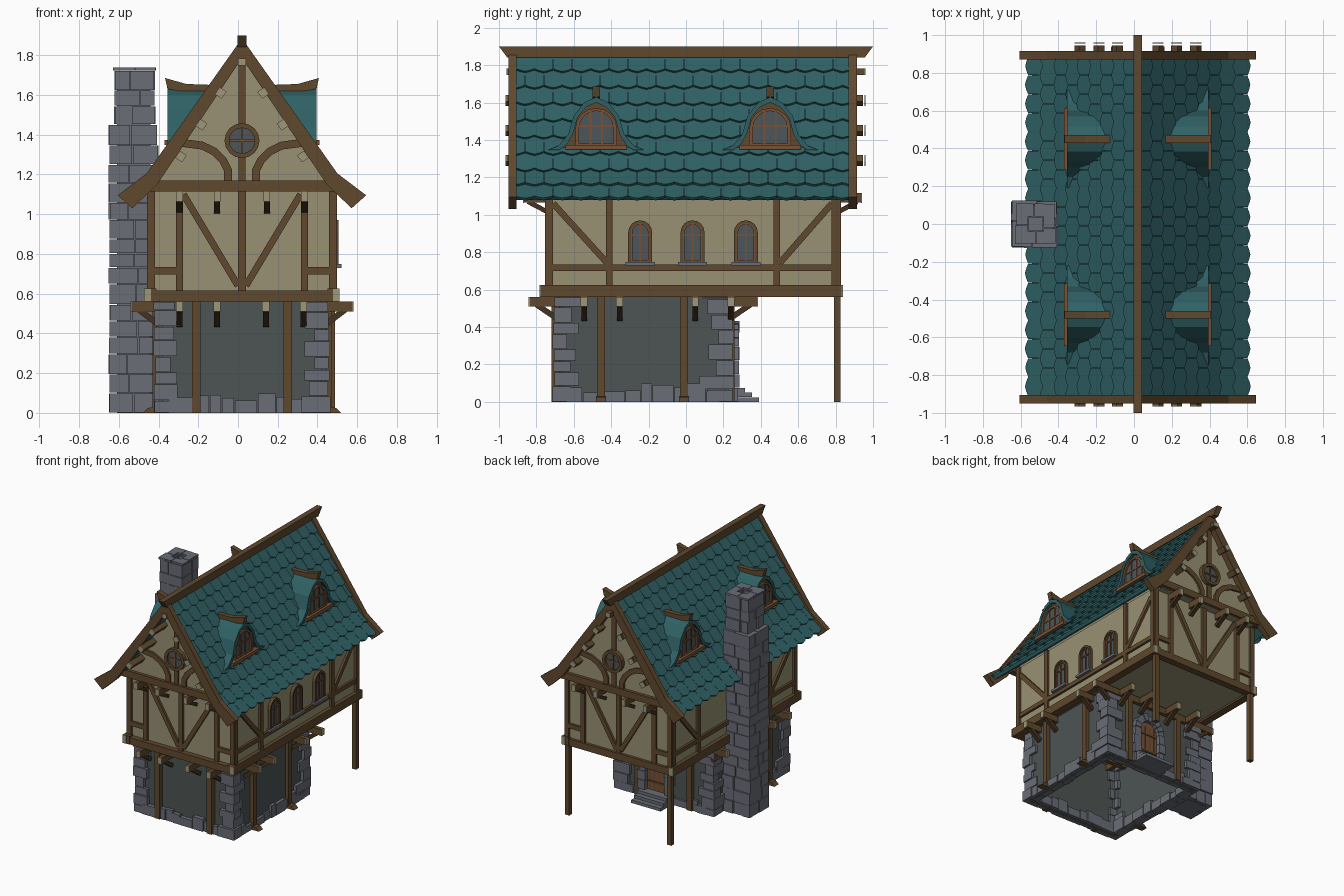
import bpy, bmesh, math, random
from mathutils import Vector as V

if "Cube" in bpy.data.objects:
    bpy.data.objects.remove(bpy.data.objects["Cube"])
random.seed(4)
R = random.uniform
CX = 0.02                                   # house centre line

COLS = {"plaster": (.31, .285, .17), "timber": (.115, .065, .027), "teal_tile": (.029, .12, .13),
        "stone": (.145, .153, .185), "infill": (.075, .09, .088), "glass": (.075, .092, .1),
        "window_wood": (.19, .083, .035), "cut_wood": (.34, .31, .19), "dark_timber": (.06, .034, .015)}
MATS = {}
for k, c in COLS.items():
    MATS[k] = bpy.data.materials.new(k)
    MATS[k].diffuse_color = (*c, 1)
PARTS = {}

def add(name, mat, verts, faces):
    bm = PARTS.setdefault((name, mat), bmesh.new())
    vs = [bm.verts.new(v) for v in verts]
    for f in faces:
        bm.faces.new([vs[i] for i in f])

def place(axis, p, t):
    return {"x": (t, p[0], p[1]), "y": (p[0], t, p[1]), "z": (p[0], p[1], t)}[axis]

def prism(name, mat, pts, axis, a, b):
    n = len(pts)
    add(name, mat, [place(axis, p, t) for t in (a, b) for p in pts],
        [list(range(n)), list(range(n, 2 * n))] + [(i, (i + 1) % n, n + (i + 1) % n, n + i) for i in range(n)])

def ring(name, mat, out, inn, axis, a, b):
    n = len(out)
    vs = [place(axis, p, t) for t in (a, b) for l in (out, inn) for p in l]
    fs = []
    for i in range(n):
        j = (i + 1) % n
        fs += [(i, j, n + j, n + i), (2*n + i, 2*n + j, 3*n + j, 3*n + i),
               (i, j, 2*n + j, 2*n + i), (n + i, n + j, 3*n + j, 3*n + i)]
    add(name, mat, vs, fs)

def box(name, mat, x0, x1, y0, y1, z0, z1):
    prism(name, mat, [(x0, y0), (x1, y0), (x1, y1), (x0, y1)], "z", z0, z1)

def beam(name, mat, p, q, w, d, n):
    p, q = V(p), V(q)
    u = (q - p).normalized()
    s = u.cross(V(n)).normalized()
    m = s.cross(u)
    c = [s*w/2 + m*d/2, s*w/2 - m*d/2, -s*w/2 - m*d/2, -s*w/2 + m*d/2]
    add(name, mat, [e + k for e in (p, q) for k in c],
        [(0, 1, 2, 3), (4, 5, 6, 7)] + [(i, (i+1) % 4, 4 + (i+1) % 4, 4 + i) for i in range(4)])

def arch(c, z0, hw, h, n=8):
    return [(c - hw, z0), (c + hw, z0)] + [(c + hw*math.cos(math.pi*i/n), z0 + h - hw + hw*math.sin(math.pi*i/n)) for i in range(n + 1)]

def circle(c, z, r, n=16):
    return [(c + r*math.cos(2*math.pi*i/n), z + r*math.sin(2*math.pi*i/n)) for i in range(n)]

X, Y, Z = (1, 0, 0), (0, 1, 0), (0, 0, 1)

# ground floor: thin infill walls, open below
for y in (-.665, .215):
    box("ground_infill", "infill", -.38, .42, y - .015, y + .015, 0, .56)
for x in (-.385, .425):
    box("ground_infill", "infill", x - .015, x + .015, -.665, .215, 0, .56)
# corner stones and base course
for cx, sx in ((-.42, 1), (.46, -1)):
    for cy, sy in ((-.71, 1), (.25, -1)):
        z, k = 0, 0
        while z < .55:
            h = min(R(.055, .085), .56 - z)
            wide = .05 if z < .12 or z > .44 else 0
            l = [R(.11, .14), R(.07, .1)]
            lx, ly = l[k % 2] + wide*R(.3, 1), l[1 - k % 2] + wide*R(.3, 1)
            j = R(-.007, .007)
            for ax, ay in ((lx, .075), (.075, ly)):
                xs, ys = sorted((cx + sx*j, cx + sx*ax)), sorted((cy + sy*j, cy + sy*ay))
                box("corner_stones", "stone", *xs, *ys, z + .002, z + h - .002)
            z += h
            k += 1
def course(along_x, fixed, a, b):
    while a < b - .01:
        l = min(R(.06, .13), b - a)
        h, j = R(.045, .1), R(-.006, .006)
        f0, f1 = fixed - .04 + j, fixed + .04 + j
        if along_x: box("base_stones", "stone", a + .002, a + l - .002, f0, f1, 0, h)
        else: box("base_stones", "stone", f0, f1, a + .002, a + l - .002, 0, h)
        a += l
for y in (-.67, .21): course(True, y, -.35, .39)
for x in (-.38, .42): course(False, x, -.64, .18)

# ground floor posts with feet
for x in (-.21, .25):
    for y, s in ((-.695, -1), (.235, 1)):
        box("ground_posts", "timber", x - .022, x + .022, y - .025, y + .025, 0, .56)
for s in (-1, 1):
    for y in ((-.455, -.01) if s > 0 else (-.455,)):
        x = CX + s*.425
        box("ground_posts", "timber", x - .025, x + .025, y - .022, y + .022, 0, .56)
        prism("post_feet", "timber", [(x, 0), (x + s*.075, 0), (x + s*.05, .025), (x, .03)], "y", y - .027, y + .027)
for s in (-1, 1):                            # free posts at the back
    box("back_posts", "timber", CX + s*.45 - .018, CX + s*.45 + .018, .79, .826, 0, .58)

# floor joists with cut ends and braces
for x in (-.295, -.105, .14, .33):
    box("joists", "timber", x - .017, x + .017, -.835, .38, .51, .56)
    for y, s, w in ((-.835, -1, -.69), (.38, 1, .235)):
        box("joist_ends", "cut_wood", x - .018, x + .018, min(y, y + s*.006), max(y, y + s*.006), .509, .561)
        beam("joist_braces", "dark_timber", (x, w, .445), (x, y - s*.035, .52), .03, .03, X)
for y in (-.545, -.355, .05, .24):
    box("joists", "timber", -.535, .575, y - .017, y + .017, .51, .56)
    for s in (-1, 1):
        e = CX + s*.555
        box("joist_ends", "cut_wood", min(e, e + s*.006), max(e, e + s*.006), y - .018, y + .018, .509, .561)
        beam("joist_braces", "dark_timber", (CX + s*.42, y, .445), (e - s*.035, y, .52), .03, .03, Y)

# upper floor body and sill ring
box("upper_walls", "plaster", -.44, .48, -.735, .81, .575, 1.13)
for s in (-1, 1):
    x = CX + s*.46
    box("sill_beams", "timber", x - .03, x + .03, -.78, .835, .56, .625)
    for y in (-.784, .832):
        box("sill_ends", "cut_wood", CX + s*.475 - .017, CX + s*.475 + .017, y, y + .007, .56, .625)
for y in (-.75, .805):
    box("sill_beams", "timber", -.47, .51, y - .027, y + .027, .56, .615)

# framing, gables and round windows at both ends
for wall, gab, s in ((-.74, -.80, -1), (.815, .87, 1)):
    for m in (-1, 1):
        F = lambda d, z, y=wall: (CX + m*d, y, z)
        for a, b, w in (((.455, .6), (.455, 1.12), .036), ((.315, .6), (.315, 1.12), .036),
                        ((.295, 1.1), (.02, .64), .034), ((.455, .715), (.315, .715), .036)):
            beam("end_framing", "timber", F(*a), F(*b), w, .026, Y)
        path = [(.07, 1.16), (.07, 1.22), (.095, 1.27), (.14, 1.315), (.2, 1.345), (.31, 1.36)]
        L, Rr = [], []
        for i, p in enumerate(path):         # curved gable brace
            t = V(path[min(i+1, 5)]) - V(path[max(i-1, 0)])
            n = V((-t.y, t.x)).normalized()*.02
            L.append((CX + m*(p[0] + n.x), p[1] + n.y)); Rr.append((CX + m*(p[0] - n.x), p[1] - n.y))
        prism("gable_braces", "timber", L + Rr[::-1], "y", gab - .015, gab + .015)
        for d in (.125, .315):               # jetty joists under the gable
            x, e = CX + m*d, gab + s*.065
            box("gable_joists", "timber", x - .016, x + .016, min(wall, e), max(wall, e), 1.065, 1.115)
            box("gable_joist_ends", "cut_wood", x - .017, x + .017, min(e, e + s*.006), max(e, e + s*.006), 1.064, 1.116)
            beam("gable_joist_braces", "dark_timber", (x, wall, 1.015), (x, e - s*.02, 1.07), .025, .03, X)
        for d, z in ((.115, 1.61), (.22, 1.45), (.33, 1.29)):
            u = V((.44*m, 0, -.64)).normalized()
            for y0, y1, mt in ((gab, s*.955 + (-.005 if s < 0 else -.01), "timber"), (s*.96 - .005, s*.96 - .0, "cut_wood")):
                beam("purlin_ends", mt, (CX + m*d*.93, y0, z), (CX + m*d*.93, y1, z), .042, .042, u)
    beam("end_framing", "timber", (CX, wall, .6), (CX, wall, 1.12), .038, .028, Y)
    beam("purlin_ends", "timber", (CX, gab, 1.765), (CX, s*.955, 1.765), .035, .04, X)
    beam("purlin_ends", "cut_wood", (CX, s*.955, 1.765), (CX, s*.96, 1.765), .035, .04, X)
    beam("gable_posts", "timber", (CX, gab, 1.15), (CX, gab, 1.8), .036, .024, Y)
    box("gable_beam", "timber", -.465, .505, gab - .025, gab + .025, 1.115, 1.17)
    ring("round_window_frame", "timber", circle(CX, 1.37, .088), circle(CX, 1.37, .064), "y", gab, gab + s*.035)
    prism("round_window_glass", "glass", circle(CX, 1.37, .068), "y", gab, gab + s*.018)
    for a, b in (((-.065, 0), (.065, 0)), ((0, -.065), (0, .065))):
        beam("round_window_bars", "window_wood", (CX + a[0], gab + s*.02, 1.37 + a[1]), (CX + b[0], gab + s*.02, 1.37 + b[1]), .01, .012, Y)
prism("attic", "plaster", [(CX + d, z) for d, z in ((-.43, 1.115), (.43, 1.115), (.43, 1.2), (0, 1.82), (-.43, 1.2))], "y", -.80, .87)

# side framing
for s in (-1, 1):
    x = CX + s*.465
    for y in (-.73, -.41, .485, .797):
        beam("side_framing", "timber", (x, y, .6), (x, y, 1.13), .036, .026, X)
    for a, b in (((-.73, .716), (.797, .716)), ((-.71, 1.06), (-.42, .74)), ((.78, 1.06), (.5, .74))):
        beam("side_framing", "timber", (x, *a), (x, *b), .034, .024, X)
# arched windows in the right wall
for y in (-.245, .035, .32):
    ring("side_window_frame", "timber", arch(y, .74, .064, .23), arch(y, .75, .05, .206), "x", .475, .505)
    ring("side_window_sash", "window_wood", arch(y, .75, .05, .206), arch(y, .758, .042, .19), "x", .475, .498)
    prism("side_window_glass", "glass", arch(y, .75, .048, .2), "x", .475, .488)
    beam("side_window_bars", "window_wood", (.49, y, .75), (.49, y, .95), .009, .01, X)
    beam("side_window_bars", "window_wood", (.49, y - .045, .89), (.49, y + .045, .89), .009, .01, X)
    box("window_sills", "stone", .475, .52, y - .078, y + .078, .728, .748)

# roof: base slab and rows of scalloped tiles
PR = [V((0, 1.85)), V((.44, 1.21)), V((.58, 1.08))]
L1, L2 = (PR[1] - PR[0]).length, (PR[2] - PR[1]).length
Y0, Y1, ROWS = -.91, .885, 9
def at(t):
    return PR[0].lerp(PR[1], t/L1) if t < L1 else PR[1].lerp(PR[2], (t - L1)/L2)
for s in (-1, 1):
    prism("roof_slab", "teal_tile", [(CX + s*d, z) for d, z in ((0, 1.85), (.44, 1.21), (.56, 1.1), (.545, 1.08), (.42, 1.18), (0, 1.79))], "y", Y0, Y1)
    step = (L1 + L2)/ROWS
    for r in range(ROWS):
        a, b = at(r*step), at((r + 1)*step)
        n = V((-(b - a).y, (b - a).x)).normalized()
        for i in range(-1, 19):
            w = .0998
            c = Y0 + (i + .5 + .5*(r % 2))*w
            if c - w/2 > Y1 - .01 or c + w/2 < Y0 + .01: continue
            ext = R(.0, .03)
            lo, hi = [], []
            for py, f in ((-.49, -.08), (.49, -.08), (.49, .86), (.25, .97), (0, 1.04), (-.25, .97), (-.49, .86)):
                y = min(max(c + py*w, Y0), Y1)
                p = a + (b - a)*(f + (ext if f > 0 else 0))
                for lst, o in ((lo, 0), (hi, .002 + .016*max(f, 0))):
                    q = p + n*o
                    lst.append((CX + s*q.x, y, q.y))
            add("roof_tiles", "teal_tile", lo + hi, [range(7), range(7, 14)] + [(k, (k+1) % 7, 7 + (k+1) % 7, 7 + k) for k in range(7)])
    # barge boards
    for y in (-.95, .87):
        prism("barge_boards", "timber", [(CX + s*d, z) for d, z in ((0, 1.885), (.48, 1.205), (.625, 1.095), (.552, 1.03), (.43, 1.145), (0, 1.785))], "y", y, y + .045)
prism("ridge_beam", "timber", [(-1, 1.9), (1, 1.9), (.955, 1.84), (-.955, 1.84)], "x", CX - .022, CX + .022)

# dormers on both slopes
OUT = [(-.26, 1.345), (-.2, 1.37), (-.15, 1.43), (-.12, 1.53), (-.065, 1.6), (0, 1.63)]
INN = [(-.2, 1.345), (-.16, 1.372), (-.125, 1.43), (-.1, 1.52), (-.055, 1.575), (0, 1.6)]
full = lambda P, c: [(c + y, z) for y, z in P] + [(c - y, z) for y, z in P[-2::-1]]
for s in (-1, 1):
    D = lambda d: CX + s*d
    for c in (-.48, .45):
        ring("dormer_hood", "teal_tile", full(OUT, c), full(INN, c), "x", D(.15), D(.375))
        prism("dormer_face", "timber", full(INN, c), "x", D(.2), D(.352))
        ring("dormer_frame", "window_wood", arch(c, 1.37, .112, .2), arch(c, 1.38, .092, .175), "x", D(.34), D(.37))
        prism("dormer_glass", "glass", arch(c, 1.375, .095, .18), "x", D(.34), D(.357))
        box("dormer_sill", "window_wood", *sorted((D(.33), D(.39))), c - .165, c + .165, 1.348, 1.374)
        for a, b in (((-.09, 1.475), (.09, 1.475)), ((-.03, 1.37), (-.03, 1.55)), ((.03, 1.37), (.03, 1.55))):
            beam("dormer_bars", "window_wood", (D(.358), c + a[0], a[1]), (D(.358), c + b[0], b[1]), .01, .01, X)
        prism("dormer_ridge", "timber", [(D(d), z) for d, z in ((.14, 1.61), (.28, 1.615), (.375, 1.63), (.387, 1.685), (.28, 1.655), (.14, 1.65))], "y", c - .02, c + .02)

# chimney: pinwheel courses around a flue
z, k = 0, 0
while z < 1.735:
    top = z > 1.42
    h = min(R(.07, .105), 1.74 - z)
    cx, a = (-.52, .1) if top else (-.527, .12)
    if z > 1.65: a = .105
    t = .065
    for i in range(4):
        j, q = R(-.006, .006), R(-.03, .03)
        p0, p1, o0, o1 = -a + (0 if k % 2 else t*1), (a - t) if k % 2 else a, a - t, a + j
        cut = q
        for u0, u1, jj in ((p0, cut - .002, j), (cut + .002, p1, R(-.006, .006))):
            pts = [(u0, o0), (u1, o0), (u1, a + jj), (u0, a + jj)]
            co, si = round(math.cos(i*math.pi/2)), round(math.sin(i*math.pi/2))
            prism("chimney_stones", "stone", [(cx + u*co - v*si, u*si + v*co) for u, v in pts], "z", z + .002, z + h - .002)
    z += h
    k += 1
box("chimney_core", "stone", -.61, -.44, -.09, .09, 0, 1.66)

# back door with stone arch and steps
DX = .08
prism("door", "window_wood", arch(DX, .07, .085, .31), "y", .22, .25)
for i in range(4):
    beam("door_planks", "timber", (DX - .06 + i*.04, .25, .08), (DX - .06 + i*.04, .25, .34), .006, .006, Y)
for zz in (.14, .28):
    beam("door_planks", "timber", (DX - .08, .252, zz), (DX + .08, .252, zz), .016, .01, Y)
for i in range(9):                           # voussoirs
    a0, a1 = math.pi*(i + .04)/9, math.pi*(i + .96)/9
    ro = .135 + R(-.008, .008)
    prism("door_arch", "stone", [(DX + r*math.cos(a), .295 + r*math.sin(a)) for r, a in ((.085, a0), (ro, a0), (ro, a1), (.085, a1))], "y", .2, .28 + R(-.005, .006))
for s in (-1, 1):
    for i in range(4):
        xs = sorted((DX + s*.085, DX + s*(.13 + R(0, .025))))
        box("door_jambs", "stone", *xs, .2, .28 + R(-.005, .006), i*.0735 + .002, (i + 1)*.0735)
for i in range(3):
    box("door_steps", "stone", DX - .13, DX + .13, .22, .39 - i*.037, i*.025, (i + 1)*.025 - .001)

# turn the collected parts into objects
for (name, mat), bm in PARTS.items():
    bmesh.ops.recalc_face_normals(bm, faces=bm.faces)
    me = bpy.data.meshes.new(name)
    bm.to_mesh(me)
    bm.free()
    me.materials.append(MATS[mat])
    bpy.context.scene.collection.objects.link(bpy.data.objects.new(name, me))

for m in bpy.data.materials:
    if m.users and not m.is_grease_pencil:
        m.use_nodes = True
        m.node_tree.nodes["Principled BSDF"].inputs["Base Color"].default_value = m.diffuse_color
